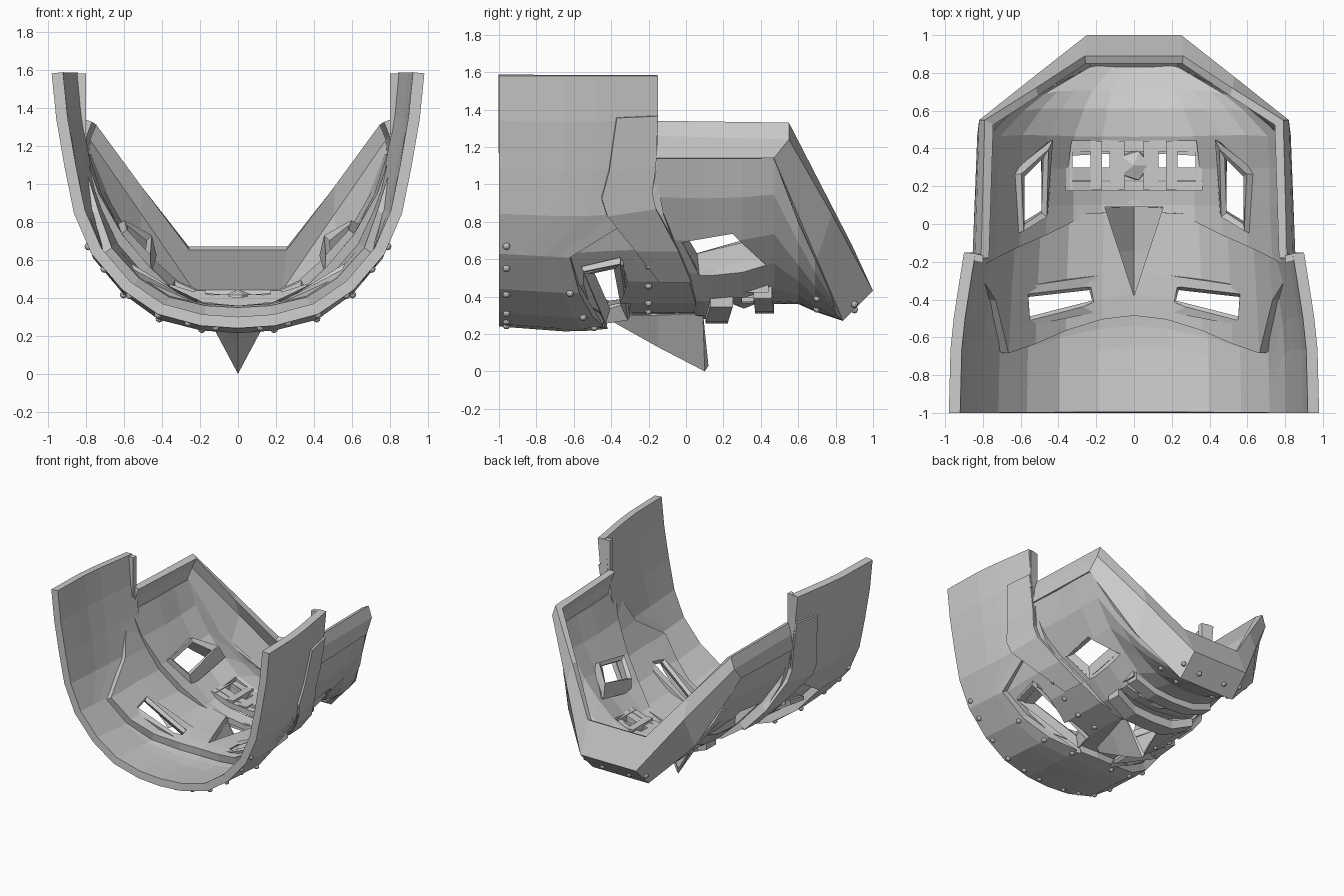
import bpy, bmesh
from mathutils import Vector

if "Cube" in bpy.data.objects:
    bpy.data.objects.remove(bpy.data.objects["Cube"], do_unlink=True)

parts, cutters = [], []


def make(name, bm, thick=0, merge=True):
    """Half model to object, with mirror and optional inward thickness."""
    me = bpy.data.meshes.new(name)
    bm.to_mesh(me)
    bm.free()
    ob = bpy.data.objects.new(name, me)
    bpy.context.collection.objects.link(ob)
    m = ob.modifiers.new("mirror", 'MIRROR')
    m.use_mirror_merge = merge
    m.merge_threshold = 0.0005
    if thick:
        s = ob.modifiers.new("thickness", 'SOLIDIFY')
        s.thickness = thick
        s.offset = -1
        s.use_even_offset = True
        s.thickness_clamp = 1
    parts.append(ob)
    return ob


def grid(name, rows, thick, closed=False):
    bm = bmesh.new()
    vs = [[bm.verts.new(p) for p in r] for r in rows]
    n = len(rows)
    for i in range(n if closed else n - 1):
        a, b = vs[i], vs[(i + 1) % n]
        for j in range(len(a) - 1):
            bm.faces.new((a[j], b[j], b[j + 1], a[j + 1]))
    return make(name, bm, thick)


def hull(name, pts):
    bm = bmesh.new()
    for p in pts:
        bm.verts.new(p)
    bmesh.ops.convex_hull(bm, input=bm.verts[:])
    bmesh.ops.recalc_face_normals(bm, faces=bm.faces[:])
    return make(name, bm, merge=False)


def surf(prof, st, y, j):
    """Point on a lofted shell; j is a fractional column."""
    k = 0
    while k < len(st) - 2 and y > st[k + 1][0]:
        k += 1
    a, b = st[k], st[k + 1]
    t = (y - a[0]) / (b[0] - a[0])
    w, zb, zt = (a[c] + (b[c] - a[c]) * t for c in (1, 2, 3))
    i = min(int(j), len(prof) - 2)
    px, pz = (prof[i][c] + (prof[i + 1][c] - prof[i][c]) * (j - i) for c in (0, 1))
    return Vector((px * w, y, zb + pz * (zt - zb)))


def shell(name, prof, st, thick, starts, ends, steps=5):
    """Shell between two edge curves, one y value per column."""
    rows = [[surf(prof, st, s + (e - s) * i / steps, j)
             for j, (s, e) in enumerate(zip(starts, ends))] for i in range(steps + 1)]
    return grid(name, rows, thick)


def beam(name, pts, w, h):
    """Rectangular bar swept along a sideways path."""
    bm = bmesh.new()
    vs = [[bm.verts.new((x, y + a * w, z + b * h))
           for a, b in ((-1, -1), (1, -1), (1, 1), (-1, 1))] for x, y, z in pts]
    for a, b in zip(vs, vs[1:]):
        for j in range(4):
            bm.faces.new((a[j], a[(j + 1) % 4], b[(j + 1) % 4], b[j]))
    for end in (vs[0], vs[-1]):
        if end[0].co.x > 0:
            bm.faces.new(end)
    bmesh.ops.recalc_face_normals(bm, faces=bm.faces[:])
    return make(name, bm)


def cut(target, cutter):
    m = target.modifiers.new("opening", 'BOOLEAN')
    m.operation = 'DIFFERENCE'
    m.solver = 'EXACT'
    m.object = cutter
    cutter.hide_render = True
    if cutter not in cutters:
        cutters.append(cutter)


# Main shells
brow_prof = [(0, 0), (.2, .01), (.43, .055), (.62, .15), (.785, .29),
             (.88, .45), (.93, .63), (.975, .82), (1, 1)]
jaw_prof = [(0, 0), (.22, .02), (.42, .11), (.6, .28), (.77, .48), (.92, .75), (1, 1)]
head_st = [(-1, .98, .24, 1.58), (-.6, .97, .21, 1.58), (-.4, .94, .23, 1.58), (-.15, .9, .3, 1.58)]
eye_st = [(-.7, .91, .27, 1.5), (-.35, .89, .3, 1.5), (.1, .85, .3, 1.5)]
jaw_st = [(-.22, .85, .31, 1.14), (.1, .83, .28, 1.14), (.3, .83, .3, 1.14), (.47, .82, .36, 1.14),
          (.6, .68, .36, .8), (.69, .56, .32, .6), (.84, .25, .27, .3)]
brow_edge = [-.42, -.44, -.5, -.57, -.62, -.2, -.15, -.15, -.15]
forehead = shell("forehead_plate", brow_prof, head_st, .06, [-1] * 9, brow_edge)
eye_band = shell("eye_band", brow_prof[:7], eye_st, .06,
                 [-.48, -.5, -.56, -.63, -.68, -.4, -.3],
                 [.08, .06, .05, .02, -.05, -.12, -.16])
jaw_rows = [[surf(jaw_prof, jaw_st, y, j)
             for j, y in enumerate([.06, .05, .01, -.06, -.12, -.18, -.22])]]
jaw_rows += [[surf(jaw_prof, jaw_st, s[0], j) for j in range(7)] for s in jaw_st[1:]]
jaw = grid("jaw_shell", jaw_rows, .05)

# Raised border running along the jaw and round the chin
low = [(.855, -.18, 1.14), (.83, .47, 1.14), (.57, .7, .6), (.25, .84, .27), (0, .84, .27)]
mid = [(.84, -.18, 1.26), (.82, .55, 1.24), (.53, .78, .84), (.25, 1, .43), (0, 1, .43)]
top = [(.81, -.18, 1.34), (.79, .55, 1.33), (.52, .72, 1), (.26, .89, .67), (0, .89, .67)]
grid("jaw_border", list(zip(low, mid, top)), .045)

# Strap from the temple down along the cheek seam
strap = []
for prof_st, y0, y1, j in ((eye_st, -.14, .03, 3), (eye_st, -.27, -.04, 4), (head_st, -.42, -.16, 5),
                           (head_st, -.45, -.18, 5.4), (head_st, -.41, -.16, 6),
                           (head_st, -.37, -.15, 7.1)):
    strap.append([surf(brow_prof, prof_st, y, j) + Vector((.014, 0, -.008)) for y in (y1, y0)])
strap_ob = grid("temple_strap", strap, .04)
beam("temple_flange", [(.8, -.185, 1.42), (.88, -.17, 1.42)], .02, .16)

# Nose, hollow and open below
ridge = [(0, -.4, .27), (0, -.15, .13), (0, .1, 0), (0, .12, .03)]
flank = [(.03, -.4, .3), (.1, -.15, .3), (.165, .09, .31), (.165, .09, .32)]
grid("nose", list(zip(ridge, flank)), .012)
nose_cut = hull("nose_cutter", [(x, y, z) for z in (0, .6)
                                for x, y in ((0, -.38), (.155, .09), (-.155, .09))])
nose_cut.modifiers.clear()
for ob in (eye_band, jaw):
    cut(ob, nose_cut)


# Eye and cheek openings with deep frames
def opening(name, outer, inner, wall, targets):
    o, i = [Vector(p) for p in outer], [Vector(p) for p in inner]
    frame = grid(name + "_frame", list(zip(o, i)), wall, closed=True)
    frame.modifiers["thickness"].offset = 1
    pts = [a + (a - b) * .8 for a, b in zip(o, i)] + [b + (b - a) * .4 for a, b in zip(o, i)]
    c = hull(name + "_cutter", pts)
    for t in targets:
        cut(t, c)


eye_rim = [(.22, -.33, .37), (.56, -.37, .58), (.55, -.51, .55), (.2, -.42, .35)]
opening("eye", [(.18, -.3, .29), (.69, -.35, .61), (.67, -.56, .56), (.16, -.44, .27)],
        eye_rim, .025, (eye_band, forehead))
eye_base = [(.17, -.27, .37), (.65, -.34, .6), (.62, -.55, .55), (.15, -.46, .34)]
grid("eye_surround", list(zip(eye_rim, eye_base)), .03, closed=True)
opening("cheek", [(.64, -.02, .69), (.65, .25, .74), (.49, .41, .6), (.49, .07, .53)],
        [(.58, 0, .73), (.58, .25, .78), (.48, .35, .7), (.49, .06, .63)],
        .03, (jaw, eye_band))

# Mouth opening, lips and grille
mouth_cut = hull("mouth_cutter", [(x, y, z) for z in (.1, .7) for x, y in
                                  ((-.36, .2), (.36, .2), (.33, .44), (-.33, .44))])
mouth_cut.modifiers.clear()
cut(jaw, mouth_cut)
beam("upper_lip", [(0, .165, .29), (.18, .165, .3), (.36, .19, .38)], .06, .035)
beam("lower_lip", [(0, .42, .35), (.18, .42, .36), (.36, .41, .43)], .05, .04)
for k, (y, w) in enumerate(((.2, .025), (.265, .035), (.42, .035))):
    beam(f"grille_bar_{k + 1}", [(0, y, .38), (.2, y, .4), (.36, y, .45)], w, .022)
for k, (x, w) in enumerate(((.09, .04), (.2, .03), (.35, .025))):
    z = .38 + x * .18
    beam(f"grille_post_{k + 1}", [(x - w, .31, z), (x + w, .31, z)], .13, .022)
bm = bmesh.new()
bmesh.ops.create_icosphere(bm, subdivisions=1, radius=.09)
bmesh.ops.scale(bm, vec=(1, 1, .6), verts=bm.verts)
bmesh.ops.translate(bm, vec=(0, .31, .39), verts=bm.verts)
make("grille_boss", bm, merge=False).modifiers.clear()

# Rivets along the plate edges
spots = [surf(brow_prof, head_st, -.96, j) for j in (.6, 1.3, 2, 2.8, 3.6, 4.2)]
spots += [surf(brow_prof, head_st, brow_edge[j] - .05, j) for j in (1, 2, 3)]
spots += [surf(brow_prof, eye_st, -.2, j) for j in (1.2, 2, 2.8, 3.5)]
spots += [surf(jaw_prof, jaw_st, .7, j) for j in (1.5, 3)]
spots += [Vector((.12, .9, .33)), Vector((.27, .9, .36))]
bm = bmesh.new()
for p in spots:
    r = bmesh.ops.create_icosphere(bm, subdivisions=2, radius=.02)
    bmesh.ops.translate(bm, vec=p, verts=r["verts"])
make("rivets", bm, merge=False)

# Bake modifiers and drop the cutters
bpy.context.view_layer.update()
dg = bpy.context.evaluated_depsgraph_get()
baked = [(ob, bpy.data.meshes.new_from_object(ob.evaluated_get(dg)))
         for ob in parts if ob not in cutters]
for ob, me in baked:
    ob.modifiers.clear()
    ob.data = me
for ob in cutters:
    bpy.data.objects.remove(ob, do_unlink=True)
